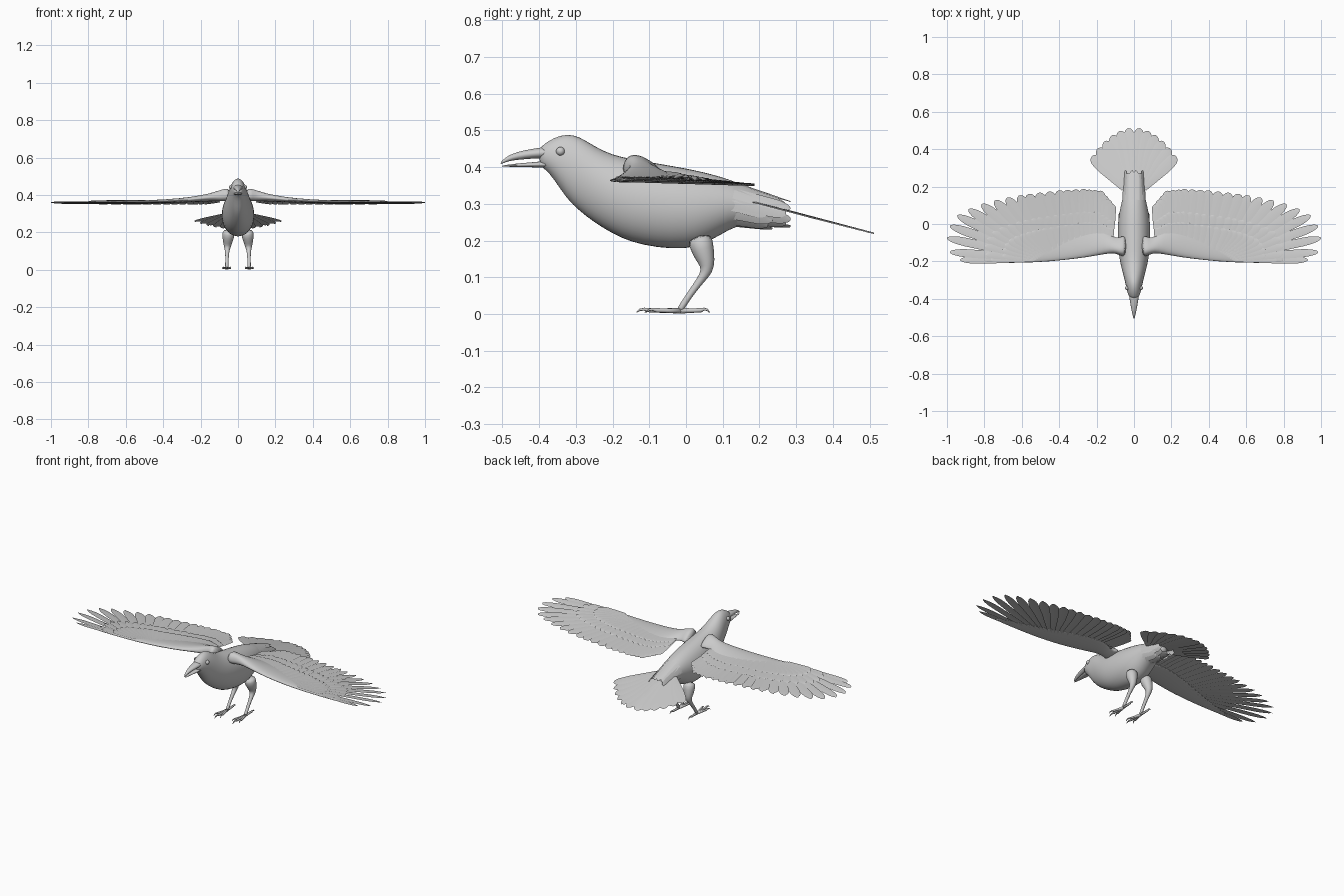
import bpy
import bmesh
from math import sin, cos, pi, sqrt, exp
from mathutils import Vector

cube = bpy.data.objects.get("Cube")
if cube:
    bpy.data.objects.remove(cube)

# One plain grey for the whole bird
grey = bpy.data.materials.new("plain_grey")
grey.use_nodes = True
grey.diffuse_color = (0.6, 0.6, 0.6, 1)
grey.node_tree.nodes["Principled BSDF"].inputs["Base Color"].default_value = (0.6, 0.6, 0.6, 1)
UP = Vector((0, 0, 1))


def finish(bm, name, mirror=False, subdiv=0, solid=True):
    """Turn a bmesh into a smooth object, optionally mirrored across x."""
    if solid:
        bmesh.ops.recalc_face_normals(bm, faces=bm.faces)
    mesh = bpy.data.meshes.new(name)
    bm.to_mesh(mesh)
    bm.free()
    for poly in mesh.polygons:
        poly.use_smooth = True
    mesh.materials.append(grey)
    obj = bpy.data.objects.new(name, mesh)
    bpy.context.collection.objects.link(obj)
    if mirror:
        obj.modifiers.new("mirror", 'MIRROR').use_mirror_merge = False
    if subdiv:
        mod = obj.modifiers.new("smooth", 'SUBSURF')
        mod.levels = mod.render_levels = subdiv
    return obj


def loft(bm, rings):
    """Skin a list of closed rings and cap both ends."""
    rows = [[bm.verts.new(p) for p in ring] for ring in rings]
    n = len(rows[0])
    for a, b in zip(rows, rows[1:]):
        for i in range(n):
            j = (i + 1) % n
            bm.faces.new((a[i], a[j], b[j], b[i]))
    bm.faces.new(rows[0])
    bm.faces.new(rows[-1])


def upright_rings(sections, n=20):
    """Ellipses across the body from (y, top, bottom, half width)."""
    return [[Vector((w * cos(2 * pi * i / n), y,
                     (top + low) / 2 + (top - low) / 2 * sin(2 * pi * i / n)))
             for i in range(n)] for y, top, low, w in sections]


def tube(bm, path, n=10):
    """Round limb along points (x, y, z, radius)."""
    pts = [Vector(p[:3]) for p in path]
    rings = []
    for k, p in enumerate(pts):
        tangent = pts[min(k + 1, len(pts) - 1)] - pts[max(k - 1, 0)]
        q = UP.rotation_difference(tangent)
        r = path[k][3]
        rings.append([p + q @ Vector((r * cos(2 * pi * i / n), r * sin(2 * pi * i / n), 0))
                      for i in range(n)])
    loft(bm, rings)


def along(points, t):
    """Point at t (0..1) on an evenly stepped polyline."""
    f = t * (len(points) - 1)
    k = min(int(f), len(points) - 2)
    return Vector(points[k]).lerp(Vector(points[k + 1]), f - k)


def feather(bm, base, tip, w0, w1, normal=UP, round_from=0.85, tilt=0.003, drape=None, lift=0.0):
    """Thin cambered blade with a rounded end."""
    side = (tip - base).cross(normal).normalized()
    rows = []
    for k in range(13):
        t = sin(pi / 2 * k / 12)
        w = w0 + (w1 - w0) * min(t / 0.6, 1)
        if t > round_from:
            w *= sqrt(max(0.001, 1 - ((t - round_from) / (1 - round_from)) ** 2))
        row = []
        for s in (-1, 0, 1):
            p = base.lerp(tip, t) + side * (w * s)
            p += normal * (tilt * s + lift + (0.002 if s == 0 else 0))
            if drape:
                p.z += drape(p.x, p.y)
            row.append(bm.verts.new(p))
        rows.append(row)
    for a, b in zip(rows, rows[1:]):
        for i in range(2):
            bm.faces.new((a[i], a[i + 1], b[i + 1], b[i]))


# Body with head and rump
bm = bmesh.new()
loft(bm, upright_rings([
    (-.40, .452, .402, .018), (-.385, .464, .396, .028), (-.36, .481, .368, .038),
    (-.325, .492, .312, .045), (-.29, .485, .279, .053), (-.25, .458, .248, .064),
    (-.20, .434, .217, .076), (-.15, .424, .194, .084), (-.08, .412, .179, .089),
    (0, .398, .174, .088), (.05, .387, .190, .081), (.09, .376, .212, .073),
    (.14, .360, .242, .061), (.20, .328, .248, .048), (.26, .298, .258, .030)]))
finish(bm, "body", subdiv=1)

# Open beak
for name, sections in (
        ("upper_beak", [(-.36, .460, .420, .030), (-.40, .453, .424, .025), (-.44, .447, .421, .018),
                        (-.475, .437, .418, .011), (-.495, .424, .412, .006), (-.506, .412, .407, .002)]),
        ("lower_beak", [(-.36, .420, .396, .028), (-.40, .415, .399, .022), (-.45, .411, .400, .013),
                        (-.485, .407, .401, .007), (-.502, .404, .401, .002)])):
    bm = bmesh.new()
    loft(bm, upright_rings(sections, 12))
    finish(bm, name, subdiv=1)

# Eyes
bm = bmesh.new()
bmesh.ops.create_uvsphere(bm, u_segments=16, v_segments=10, radius=.012)
bmesh.ops.translate(bm, verts=bm.verts, vec=(.036, -.342, .443))
finish(bm, "eyes", mirror=True)

# Legs, from ankle up into the body
bm = bmesh.new()
tube(bm, [(.060, -.018, .008, .009), (.060, -.008, .025, .009), (.059, .012, .055, .009),
          (.058, .042, .095, .011), (.057, .058, .118, .017), (.056, .056, .142, .024),
          (.053, .046, .172, .032), (.048, .035, .215, .038)], 12)
finish(bm, "legs", mirror=True, subdiv=1)

# Toes with hooked claws
bm = bmesh.new()
for x, y in ((.060, -.135), (.038, -.112), (.084, -.108), (.062, .064)):
    start, end = Vector((.060, -.015, .009)), Vector((x, y, .009))
    path = []
    for t, z, r in ((0, .009, .008), (.4, .009, .006), (.7, .010, .006), (.82, .013, .004),
                    (.93, .011, .003), (1, .004, .001)):
        p = start.lerp(end, t)
        path.append((p.x, p.y, z, r))
    tube(bm, path, 8)
finish(bm, "toes", mirror=True)


def wing_height(x, y):
    """Gently drooping wing surface that rises towards the shoulder."""
    fore = min(max((.2 - y) / .35, 0), 1)
    return .363 - .03 * (y + .2) + .035 * fore * exp(-(x / .25) ** 2)


# Wing arms: tapering aerofoil from shoulder to wing tip
bm = bmesh.new()
rings = []
for x, lead, trail, thick in (
        (.04, -.185, -.05, .042), (.08, -.165, -.075, .038), (.11, -.156, -.07, .032),
        (.15, -.160, -.03, .024), (.25, -.180, -.01, .015), (.38, -.195, -.04, .011),
        (.52, -.207, -.09, .008), (.68, -.209, -.15, .005), (.82, -.208, -.185, .003)):
    ring = []
    for i in range(16):
        a = 2 * pi * i / 16
        y = (lead + trail) / 2 + (trail - lead) / 2 * cos(a)
        z = wing_height(x, y) + thick * sin(a) * (1 - .45 * cos(a)) * (1 if sin(a) > 0 else .6)
        ring.append(Vector((x, y, z)))
    rings.append(ring)
loft(bm, rings)
finish(bm, "wing_arms", mirror=True, subdiv=1)

# Flight feathers: spread fingers outside, broad rounded row inside
finger_tips = [(.93, -.192, 0), (.985, -.150, 0), (1, -.075, 0), (.985, -.010, 0), (.945, .045, 0),
               (.885, .078, 0), (.815, .105, 0), (.745, .125, 0), (.680, .140, 0), (.615, .152, 0)]
inner_tips = [(.565, .160, 0), (.40, .180, 0), (.27, .187, 0), (.18, .178, 0), (.125, .110, 0)]
plan = []
for i, tip in enumerate(finger_tips):
    base = Vector((.54, -.188, 0)).lerp(Vector((.45, -.145, 0)), i / 9)
    plan.append((base, Vector(tip), .014, .021 + .001 * i, .76 + .01 * i))
for i in range(13):
    t = i / 12
    base = along([(.44, -.14, 0), (.26, -.10, 0), (.135, -.10, 0)], t)
    plan.append((base, along(inner_tips, t), .020, .030, .88))

bm = bmesh.new()
for base, tip, w0, w1, rf in plan:
    feather(bm, base, tip, w0, w1, round_from=rf, drape=wing_height)
finish(bm, "flight_feathers", mirror=True, solid=False)

# Two shorter rows of covert feathers on top
bm = bmesh.new()
for reach, lift in ((.58, .005), (.38, .009)):
    for base, tip, w0, w1, rf in plan:
        feather(bm, base, base.lerp(tip, reach), w0, w1 * .85, round_from=.85,
                tilt=.002, drape=wing_height, lift=lift)
finish(bm, "wing_coverts", mirror=True, solid=False)


def tail_height(x, y):
    return .305 - .265 * (y - .19)


# Tail fan
bm = bmesh.new()
for i in range(6):
    t = i / 5
    base = Vector((.008 + .045 * t, .19, 0))
    tip = along([(.028, .512, 0), (.085, .495, 0), (.135, .462, 0), (.185, .415, 0), (.225, .362, 0)], t)
    feather(bm, base, tip, .016, .031, round_from=.84, tilt=-.002, drape=tail_height, lift=-.002 * t)
finish(bm, "tail_feathers", mirror=True, solid=False)

# Layered feathers wrapped around the rump
bm = bmesh.new()
for y0, y1, grow in ((.13, .285, 0), (.10, .235, .003)):
    for i in range(7):
        a = -pi / 2 + pi * (i + .5) / 7
        out = Vector((cos(a), 0, sin(a)))
        base = Vector(((.060 + grow) * cos(a), y0, .304 + (.056 + grow) * sin(a)))
        tip = Vector((.050 * cos(a), y1 - .012 * (i % 2), .272 + (.034 + grow * 2) * sin(a)))
        feather(bm, base, tip, .016, .017, normal=out, round_from=.7, tilt=.002)
finish(bm, "rump_feathers", mirror=True, solid=False)
